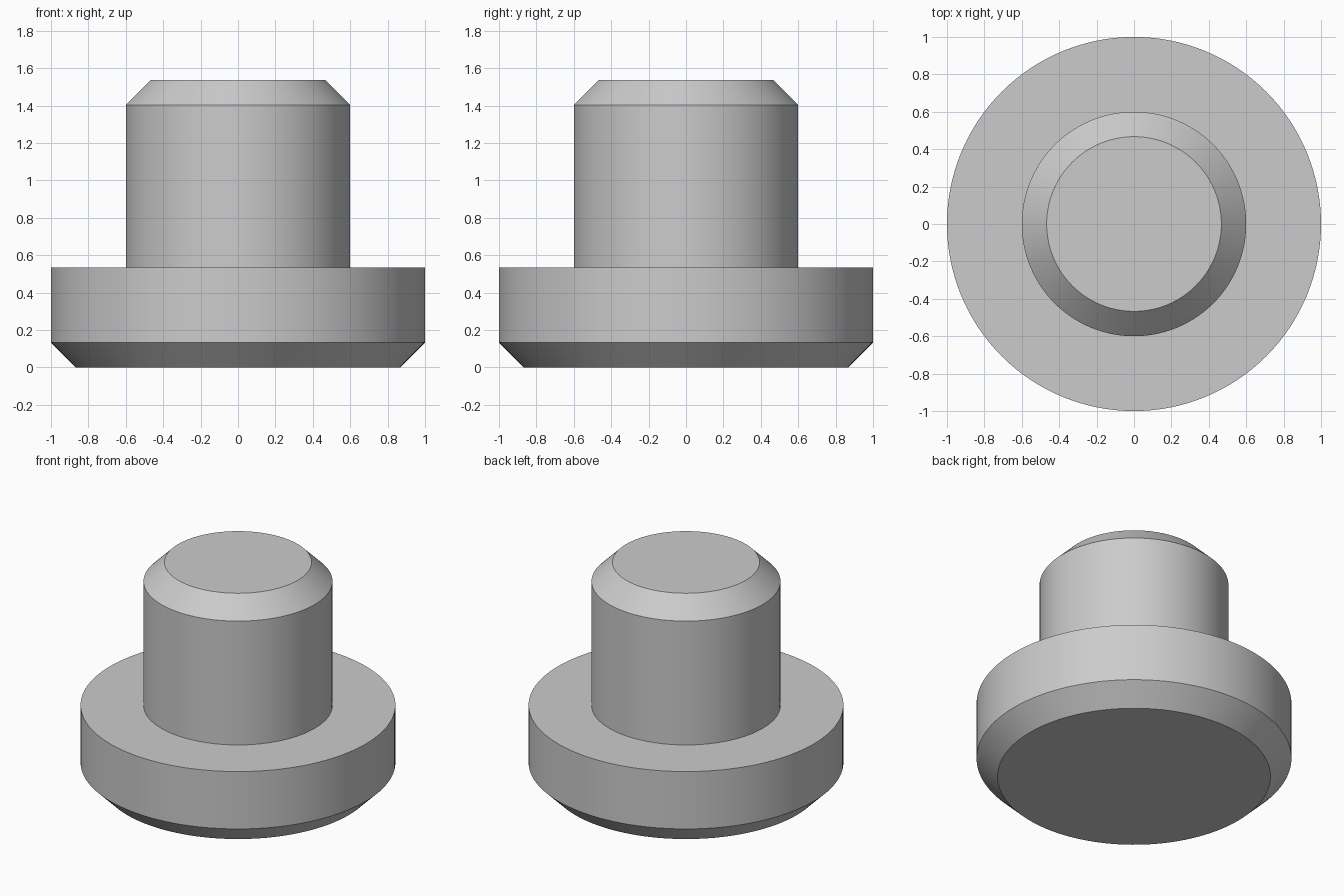
import bpy
import bmesh
import math

if "Cube" in bpy.data.objects:
    bpy.data.objects.remove(bpy.data.objects["Cube"], do_unlink=True)

SIDES = 128

# Plain grey material
grey = bpy.data.materials.new("light_grey")
grey.use_nodes = True
colour = (0.6, 0.6, 0.6, 1)
grey.diffuse_color = colour
grey.node_tree.nodes["Principled BSDF"].inputs["Base Color"].default_value = colour


def lathe(name, profile):
    """Spin (radius, height) points round z and cap both ends."""
    bm = bmesh.new()
    rings = []
    for radius, height in profile:
        rings.append([bm.verts.new((radius * math.cos(math.tau * i / SIDES),
                                    radius * math.sin(math.tau * i / SIDES),
                                    height)) for i in range(SIDES)])
    for low, high in zip(rings, rings[1:]):
        for i in range(SIDES):
            j = (i + 1) % SIDES
            bm.faces.new((low[i], low[j], high[j], high[i]))
    bm.faces.new(rings[0][::-1])
    bm.faces.new(rings[-1])
    mesh = bpy.data.meshes.new(name)
    bm.to_mesh(mesh)
    bm.free()
    mesh.materials.append(grey)
    obj = bpy.data.objects.new(name, mesh)
    bpy.context.collection.objects.link(obj)
    bpy.ops.object.select_all(action="DESELECT")
    obj.select_set(True)
    bpy.context.view_layer.objects.active = obj
    bpy.ops.object.shade_smooth_by_angle(angle=math.radians(30))
    return obj


# Stepped pin: chamfered flange below, chamfered shank above
lathe("flanged_pin", [
    (0.867, 0), (1, 0.133), (1, 0.535),
    (0.6, 0.535), (0.6, 1.403), (0.467, 1.536),
])
